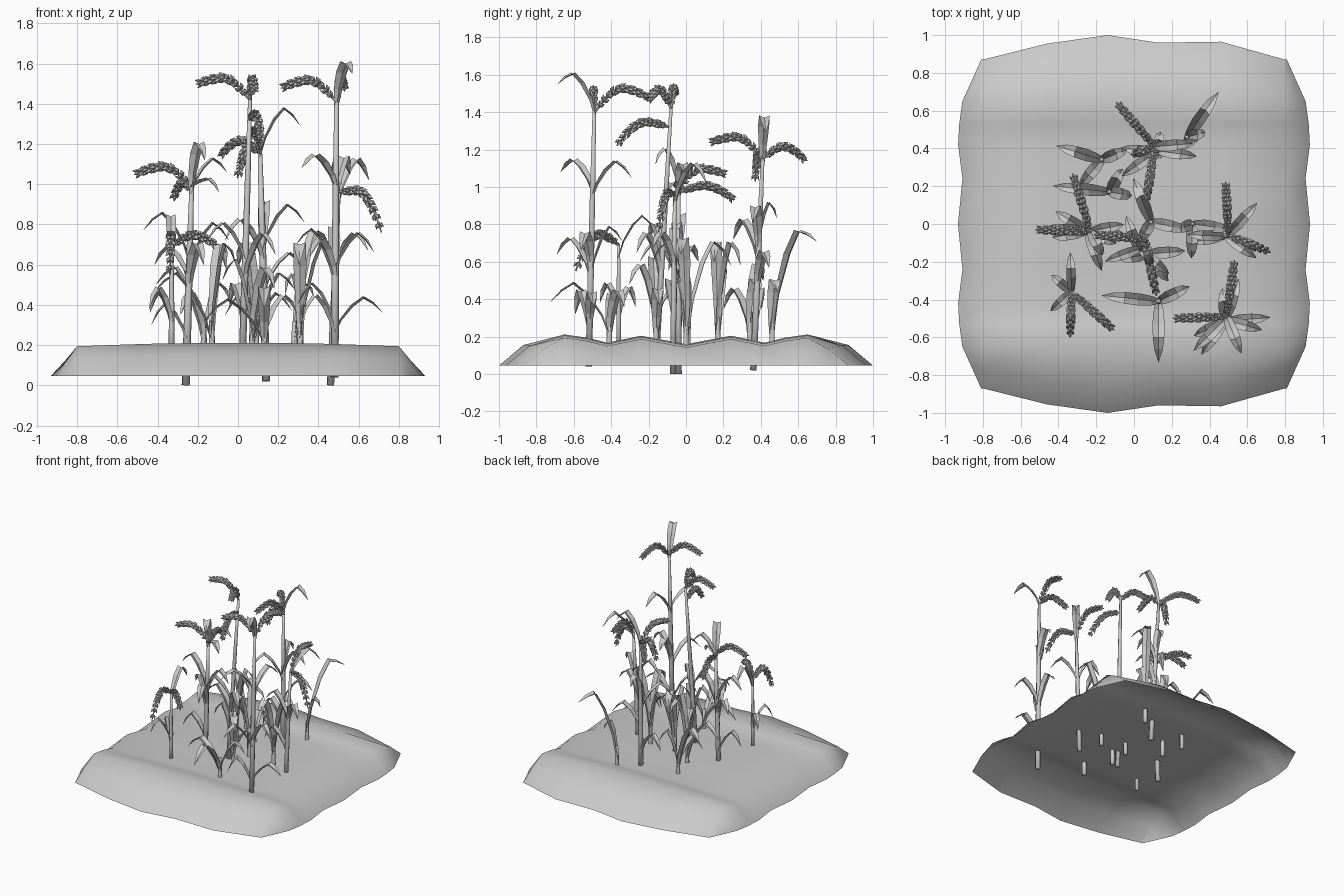
import bpy, bmesh
from math import sin, cos, pi, radians
from mathutils import Vector

cube = bpy.data.objects.get("Cube")
if cube:
    bpy.data.objects.remove(cube)

grey = bpy.data.materials.new("matte_grey")
grey.use_nodes = True
tone = (0.6, 0.6, 0.6, 1)
grey.diffuse_color = tone
grey.node_tree.nodes["Principled BSDF"].inputs["Base Color"].default_value = tone
UP = Vector((0, 0, 1))


def finish(bm, name, smooth=False):
    mesh = bpy.data.meshes.new(name)
    for f in bm.faces:
        f.smooth = smooth
    bm.to_mesh(mesh)
    bm.free()
    mesh.materials.append(grey)
    obj = bpy.data.objects.new(name, mesh)
    bpy.context.collection.objects.link(obj)


def frame(direction):
    """Two axes square to a direction."""
    d = direction.normalized()
    ref = UP if abs(d.z) < 0.95 else Vector((0, 1, 0))
    side = d.cross(ref).normalized()
    return d, side, side.cross(d)


def tube(bm, pts, radii, sides=6):
    """Tapered tube with closed ends."""
    rings = []
    for k, p in enumerate(pts):
        d, a, b = frame(pts[min(k + 1, len(pts) - 1)] - pts[max(k - 1, 0)])
        rings.append([bm.verts.new(p + radii[k] * (a * cos(2 * pi * s / sides) + b * sin(2 * pi * s / sides)))
                      for s in range(sides)])
    for r, q in zip(rings, rings[1:]):
        for s in range(sides):
            t = (s + 1) % sides
            bm.faces.new((r[s], r[t], q[t], q[s]))
    bm.faces.new(rings[0][::-1])
    bm.faces.new(rings[-1])


def grain(bm, base, direction, length, width):
    """Pointed four-sided seed."""
    d, a, b = frame(direction)
    foot, tip = bm.verts.new(base), bm.verts.new(base + d * length)
    belt = [bm.verts.new(base + d * length * 0.45 + o * width) for o in (a, b, -a, -b)]
    for s in range(4):
        t = (s + 1) % 4
        bm.faces.new((belt[t], belt[s], foot))
        bm.faces.new((belt[s], belt[t], tip))


def ear(bm, start, azimuth, reach, rise, drop):
    """Drooping seed head: thin spine with whorls of grains."""
    out = Vector((cos(radians(azimuth)), sin(radians(azimuth)), 0))
    n = 13
    pts = []
    for k in range(n + 1):
        t = k / n
        z = rise * sin(pi / 2 * min(t / 0.55, 1)) - drop * max(0, (t - 0.4) / 0.6) ** 2
        pts.append(start + out * reach * t + UP * z)
    tube(bm, pts, [0.009 - 0.005 * k / n for k in range(n + 1)], 4)
    for k in range(1, n):
        d, a, b = frame(pts[k + 1] - pts[k])
        size = 0.75 + 0.3 * sin(pi * k / n)
        for s in range(4):
            ang = 2 * pi * (s + 0.5 * (k % 2)) / 4
            spoke = a * cos(ang) + b * sin(ang)
            grain(bm, pts[k] + spoke * 0.005, d + spoke * 0.5, 0.044 * size, 0.012 * size)


def leaf(bm, start, azimuth, reach, rise, drop, half):
    """Folded blade that climbs, kinks over and hangs to a point."""
    out = Vector((cos(radians(azimuth)), sin(radians(azimuth)), 0))
    side = out.cross(UP)
    shape = [(0, 0, 0.4), (0.14, 0.4, 0.75), (0.38, 0.78, 1), (0.6, 1, 0.95)]
    rows = [(start + out * reach * r + UP * rise * h, w) for r, h, w in shape]
    for t, w in ((0.45, 0.7), (1, 0.04)):
        rows.append((start + out * reach * (0.6 + 0.4 * t) + UP * (rise - drop * t ** 1.3), w))
    grid = []
    for k, (p, w) in enumerate(rows):
        d = rows[min(k + 1, 5)][0] - rows[max(k - 1, 0)][0]
        fold = side.cross(d.normalized()) * half * w * 0.45
        grid.append([bm.verts.new(p + side * half * w + fold), bm.verts.new(p),
                     bm.verts.new(p - side * half * w + fold)])
    for r, q in zip(grid, grid[1:]):
        for s in (0, 1):
            bm.faces.new((r[s], r[s + 1], q[s + 1], q[s]))


count = 0


def plant(base, top, ears, leaves, half=0.03, thick=0.02):
    """Stem with seed heads and leaves, each (height, azimuth, reach, rise, drop)."""
    global count
    count += 1
    base, top = Vector(base), Vector(top)

    def at(z):
        return base.lerp(top, min(1, (z - base.z) / (top.z - base.z)))

    bm = bmesh.new()
    pts = [base.lerp(top, t) for t in (0, 0.35, 0.7, 1)]
    tube(bm, pts, [thick, thick * 0.95, thick * 0.8, thick * 0.55])
    finish(bm, f"stem_{count}", True)
    if ears:
        bm = bmesh.new()
        for z, *rest in ears:
            ear(bm, at(z), *rest)
        finish(bm, f"seed_heads_{count}")
    bm = bmesh.new()
    for z, *rest in leaves:
        leaf(bm, at(z), *rest, half)
    finish(bm, f"leaves_{count}")


def shoot(x, y, leaves):
    """Young tuft: blades rising straight from the soil."""
    plant((x, y, 0.07), (x, y, 0.32), [], [(0.2, *l) for l in leaves], 0.032, 0.018)


# Ploughed soil: open sheet with ridges along x
half_rows = [(1, 0.05), (0.87, 0.155), (0.65, 0.212), (0.53, 0.195), (0.42, 0.168), (0.24, 0.205)]
soil_rows = [(-y, z) for y, z in half_rows] + [(0, 0.16)] + half_rows[::-1]
# Column position and how far its ends are drawn in
soil_cols = [(-0.92, 0.87), (-0.8, 0.87), (-0.46, 0.955), (-0.14, 1),
             (0.13, 0.96), (0.46, 0.965), (0.8, 0.87), (0.92, 0.87)]
bm = bmesh.new()
grid = []
for i, (x, shrink) in enumerate(soil_cols):
    line = []
    side_rim = i in (0, 7)
    for y, z in soil_rows:
        end_rim = abs(y) == 1
        px, py = x, y
        if abs(y) > 0.8:
            py = y * shrink
            if side_rim:
                px = x * (0.88 if end_rim else 0.935)
        elif side_rim:
            px = x + 0.012 * cos(y * 14) * (1 if x > 0 else -1)
        height = 0.045 if side_rim or end_rim else z - 0.018 * x ** 2 / 0.64
        line.append(bm.verts.new((px, py, height)))
    grid.append(line)
for c, d in zip(grid, grid[1:]):
    for j in range(len(soil_rows) - 1):
        bm.faces.new((c[j], d[j], d[j + 1], c[j + 1]))
finish(bm, "soil", True)

# Ripe plants
plant((0.48, -0.52, 0.04), (0.49, -0.49, 1.41),
      [(1.41, 182, 0.27, 0.11, 0.04), (1.4, 82, 0.29, 0.13, 0.05)],
      [(1.38, -68, 0.21, 0.22, 0.05), (0.97, 225, 0.24, 0.17, 0.06), (0.93, 72, 0.22, 0.2, 0.08),
       (0.55, -15, 0.2, 0.2, 0.09), (0.5, 235, 0.22, 0.22, 0.08), (0.5, 95, 0.17, 0.28, 0.07),
       (0.25, 5, 0.24, 0.18, 0.07), (0.22, 205, 0.18, 0.22, 0.12)])
plant((-0.26, -0.04, 0), (-0.23, -0.04, 0.99),
      [(0.99, 178, 0.28, 0.1, 0.04), (0.97, 107, 0.31, 0.04, 0.08)],
      [(0.95, -62, 0.14, 0.25, 0.08), (0.95, 12, 0.18, 0.17, 0.06), (0.98, -25, 0.15, 0.04, 0.06),
       (0.6, 175, 0.23, 0.25, 0.08), (0.55, -5, 0.2, 0.25, 0.08), (0.5, 148, 0.2, 0.18, 0.08),
       (0.45, -70, 0.22, 0.25, 0.1), (0.2, 190, 0.18, 0.2, 0.1)])
plant((0.14, 0.36, 0.02), (0.11, 0.41, 1.15),
      [(1.15, 131, 0.3, 0.07, 0.08), (1.15, 261, 0.28, 0.12, 0.03), (1.15, 200, 0.12, 0.04, 0.16)],
      [(1.13, 5, 0.2, 0.24, 0.08), (0.65, -8, 0.21, 0.24, 0.08), (0.65, 80, 0.1, 0.26, 0.08),
       (0.6, 215, 0.23, 0.22, 0.1), (0.45, 17, 0.22, 0.2, 0.08), (0.25, 170, 0.2, 0.2, 0.1)])
plant((0.02, -0.16, 0.07), (0.06, -0.08, 1.42),
      [(1.42, 175, 0.26, 0.11, 0.03), (1.42, -80, 0.12, 0.1, 0.05), (1.32, -78, 0.29, 0.03, 0.13)],
      [(0.6, 200, 0.2, 0.2, 0.08), (0.5, -40, 0.2, 0.25, 0.1), (0.3, 110, 0.2, 0.2, 0.1)], 0.027, 0.018)
plant((0.46, -0.07, 0), (0.5, -0.06, 0.96),
      [(0.96, 93, 0.27, 0.14, 0.03), (0.96, -22, 0.23, 0.01, 0.21)],
      [(0.9, 48, 0.23, 0.22, 0.1), (0.55, 178, 0.2, 0.22, 0.08), (0.55, -35, 0.2, 0.2, 0.08),
       (0.3, 190, 0.18, 0.2, 0.1)], 0.028, 0.018)
plant((-0.33, -0.36, 0.09), (-0.33, -0.36, 0.69),
      [(0.69, 268, 0.23, 0.06, 0.2), (0.69, -42, 0.29, 0.06, 0.05)],
      [(0.62, 92, 0.21, 0.22, 0.1), (0.28, 222, 0.15, 0.2, 0.1), (0.28, 140, 0.14, 0.18, 0.1)], 0.025, 0.015)

# Young shoots
shoot(-0.17, 0.34, [(163, 0.25, 0.38, 0.08), (22, 0.14, 0.3, 0.08), (230, 0.18, 0.25, 0.1)])
shoot(-0.13, 0.17, [(174, 0.3, 0.35, 0.1), (-10, 0.12, 0.5, 0.1), (60, 0.14, 0.5, 0.12)])
shoot(0.09, 0.01, [(112, 0.25, 0.5, 0.12), (-12, 0.2, 0.35, 0.08), (240, 0.12, 0.45, 0.1)])
shoot(0.13, -0.41, [(174, 0.3, 0.22, 0.1), (26, 0.18, 0.24, 0.08), (-90, 0.32, 0.28, 0.1)])
shoot(0.31, 0, [(268, 0.18, 0.5, 0.1), (-8, 0.2, 0.52, 0.08), (200, 0.08, 0.35, 0.1)])
shoot(0.28, 0.46, [(55, 0.29, 0.56, 0.05), (15, 0.1, 0.3, 0.06)])
shoot(0.07, -0.16, [(-52, 0.18, 0.38, 0.1), (5, 0.2, 0.25, 0.08), (190, 0.15, 0.42, 0.1)])
